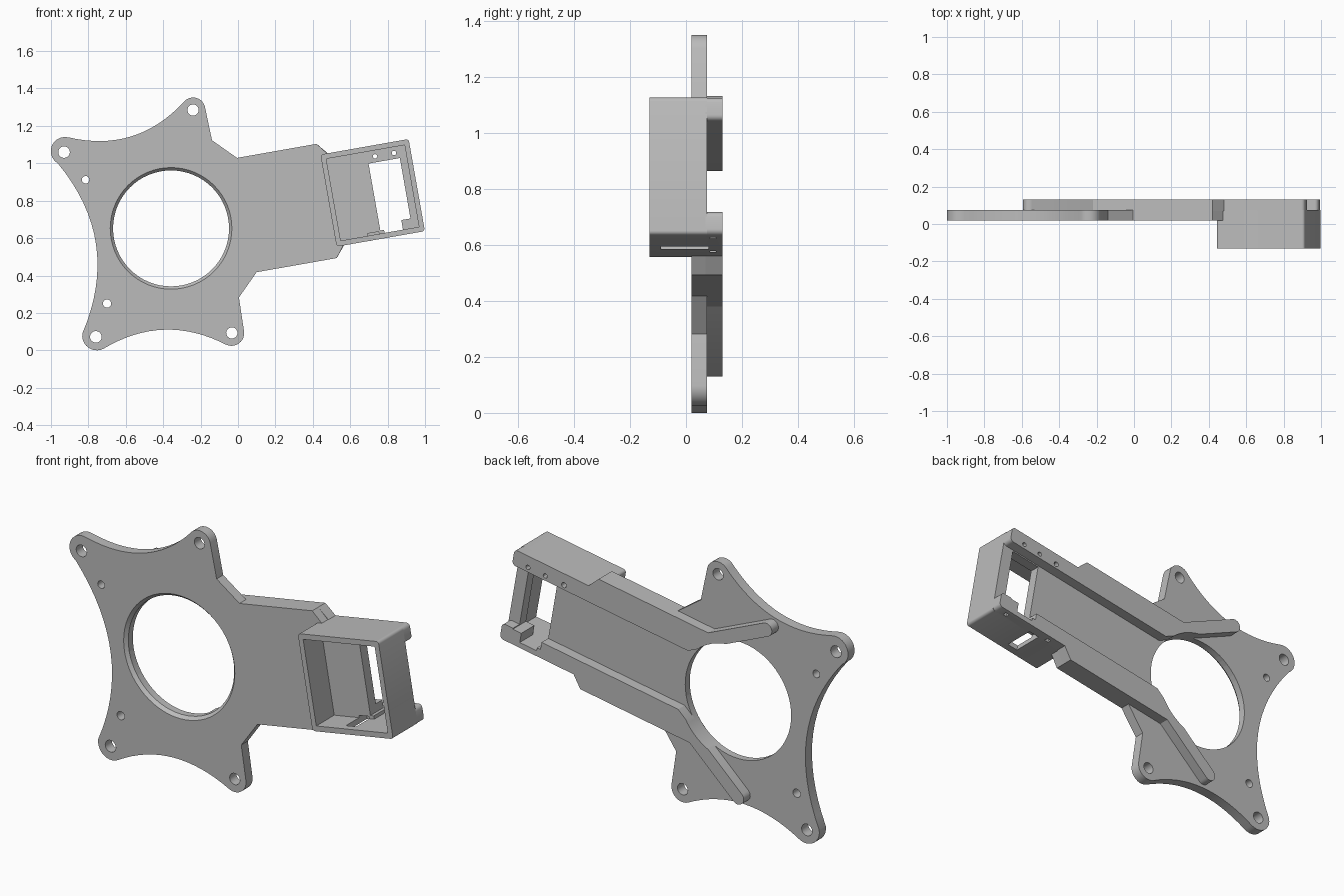
import bpy, bmesh
from math import sin, cos, pi, radians
from mathutils import Matrix, Vector

if "Cube" in bpy.data.objects:
    bpy.data.objects.remove(bpy.data.objects["Cube"])

gray = bpy.data.materials.new("plain_gray")
gray.use_nodes = True
gray.diffuse_color = (0.5, 0.5, 0.5, 1)
gray.node_tree.nodes["Principled BSDF"].inputs["Base Color"].default_value = (0.5, 0.5, 0.5, 1)

# The arm is tilted about the centre of the large hole
CX, CZ, TILT = -0.358, 0.652, radians(10)


def arm(u, v):
    return (CX + u * cos(TILT) - v * sin(TILT), CZ + u * sin(TILT) + v * cos(TILT))


def arc(x, z, r, a0, a1, n=10):
    angles = [radians(a0 + (a1 - a0) * i / n) for i in range(n + 1)]
    return [(x + r * cos(a), z + r * sin(a)) for a in angles]


def bow(p, q, sag, n=16):
    """Inner points of a curve between p and q that bends to the left."""
    p, q = Vector(p), Vector(q)
    d = (q - p).normalized()
    side = Vector((-d.y, d.x)) * sag * 4
    return [tuple(p.lerp(q, i / n) + side * (i / n) * (1 - i / n)) for i in range(1, n)]


def rect(u0, u1, v0, v1, r=0.0):
    if not r:
        return [(u0, v0), (u1, v0), (u1, v1), (u0, v1)]
    return (arc(u0 + r, v0 + r, r, 180, 270, 5) + arc(u1 - r, v0 + r, r, 270, 360, 5)
            + arc(u1 - r, v1 - r, r, 0, 90, 5) + arc(u0 + r, v1 - r, r, 90, 180, 5))


def finish(name, bm):
    bmesh.ops.recalc_face_normals(bm, faces=bm.faces)
    mesh = bpy.data.meshes.new(name)
    bm.to_mesh(mesh)
    bm.free()
    mesh.materials.append(gray)
    ob = bpy.data.objects.new(name, mesh)
    bpy.context.collection.objects.link(ob)
    return ob


def prism(name, pts, y0, y1, local=True):
    """Outline in the front plane, extruded from y0 to y1."""
    bm = bmesh.new()
    if local:
        pts = [arm(*p) for p in pts]
    face = bm.faces.new([bm.verts.new((x, y0, z)) for x, z in pts])
    new = bmesh.ops.extrude_face_region(bm, geom=[face])["geom"]
    verts = [g for g in new if isinstance(g, bmesh.types.BMVert)]
    bmesh.ops.translate(bm, verts=verts, vec=(0, y1 - y0, 0))
    return finish(name, bm)


cutters = []


def drill(x, z, r, y0=-0.3, y1=0.3, r2=None, n=24):
    bm = bmesh.new()
    mat = Matrix.Translation((x, (y0 + y1) / 2, z)) @ Matrix.Rotation(-pi / 2, 4, "X")
    bmesh.ops.create_cone(bm, cap_ends=True, segments=n, radius1=r,
                          radius2=r2 or r, depth=y1 - y0, matrix=mat)
    cutters.append(finish("cutter", bm))


def cut(ob, tools):
    bpy.ops.object.select_all(action="DESELECT")
    bpy.context.view_layer.objects.active = ob
    ob.select_set(True)
    for tool in tools:
        mod = ob.modifiers.new("cut", "BOOLEAN")
        mod.operation, mod.solver, mod.object = "DIFFERENCE", "EXACT", tool
        bpy.ops.object.modifier_apply(modifier=mod.name)
    bpy.ops.object.shade_smooth_by_angle(angle=radians(30))


# Star-shaped mounting plate with its arm
top = arc(-0.24, 1.287, 0.065, 15, 145)
left = arc(-0.925, 1.065, 0.076, 75, 240)
low_left = arc(-0.755, 0.078, 0.078, 170, 300)
low_right = arc(-0.035, 0.092, 0.068, 245, 365)
outline = (top + bow(top[-1], left[0], 0.092)
           + left + bow(left[-1], low_left[0], 0.14)
           + low_left + bow(low_left[-1], low_right[0], 0.09) + low_right
           + [(0.005, 0.283)]
           + [arm(*p) for p in [(0.41, -0.31), (0.845, -0.31), (0.895, -0.245),
                                (0.895, 0.245), (0.845, 0.31), (0.413, 0.31)]]
           + [(-0.139, 1.123)])
plate = prism("mounting_plate", outline, 0.02, 0.075, local=False)

# Mirrored rails behind the arm, each ending in a slanted rib
rail = (arc(-0.12, 0.474, 0.035, 237, 57)
        + [(0.195, 0.31), (0.845, 0.31), (0.895, 0.25)]
        + arc(1.314, 0.23, 0.02, 90, 0, 5) + arc(1.314, 0.185, 0.02, 0, -90, 5)
        + [(0.289, 0.165)])
upper_rail = prism("upper_rail", rail, 0.07, 0.13)
lower_rail = prism("lower_rail", [(u, -v) for u, v in rail], 0.07, 0.13)

# Open-fronted box at the end of the arm
box = prism("end_box", rect(0.855, 1.334, -0.25, 0.25, 0.015), -0.13, 0.075)
pocket = prism("pocket_cutter", rect(0.882, 1.307, -0.222, 0.222), -0.2, 0.02)

# Large hole with an eased front rim
drill(CX, CZ, 0.31, n=64)
drill(CX, CZ, 0.327, 0.018, 0.045, 0.303, n=64)

# Screw holes
for x, z, r in [(-0.24, 1.285, 0.03), (-0.93, 1.06, 0.031), (-0.76, 0.072, 0.031),
                (-0.033, 0.093, 0.03), (-0.815, 0.912, 0.02), (-0.7, 0.25, 0.022)]:
    drill(x, z, r)
for u in (1.141, 1.244):
    drill(*arm(u, 0.19), 0.012, n=12)
drill(*arm(1.03, 0.19), 0.014, 0.1, 0.2, n=12)

# Window with clip notches, and the slot through the lower wall
window = [(1.10, -0.205), (1.12, -0.205), (1.12, -0.222), (1.22, -0.222),
          (1.22, -0.17), (1.27, -0.17), (1.27, 0.158), (1.10, 0.158)]
cutters.append(prism("window_cutter", window, -0.01, 0.2))
cutters.append(prism("slot_cutter", rect(1.03, 1.09, -0.3, -0.21), -0.09, 0.08))

# Small holes in the underside
for u in (0.97, 1.25):
    cutters.append(prism("pin_cutter", rect(u, u + 0.022, -0.3, -0.215), 0.085, 0.107))

cut(box, [pocket] + cutters)
for part in (plate, upper_rail, lower_rail):
    cut(part, cutters)
for tool in cutters + [pocket]:
    bpy.data.objects.remove(tool)
